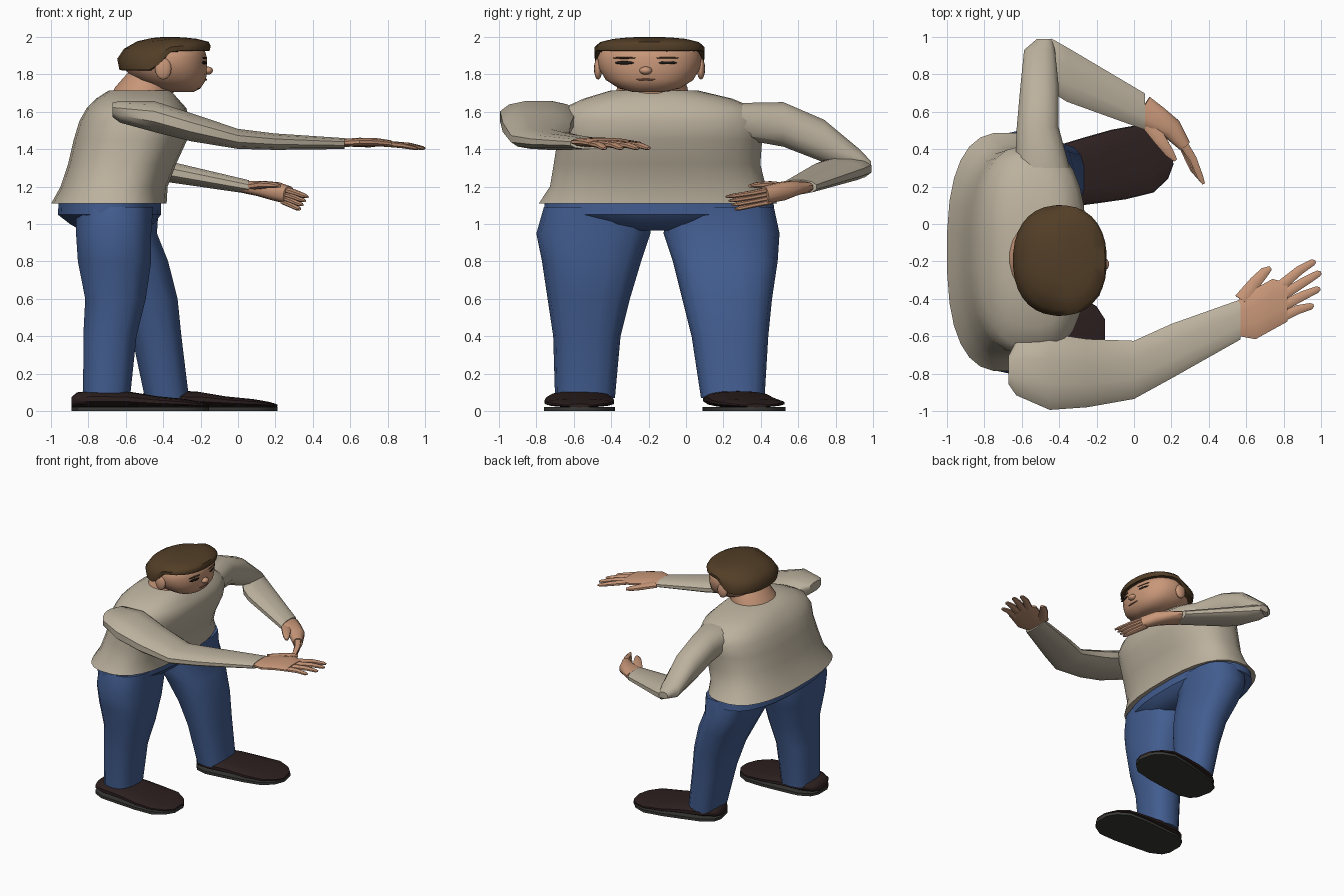
import bpy, bmesh, math
from mathutils import Vector

cube = bpy.data.objects.get("Cube")
if cube:
    bpy.data.objects.remove(cube, do_unlink=True)


def material(name, rgb):
    m = bpy.data.materials.new(name)
    m.use_nodes = True
    m.diffuse_color = (*rgb, 1)
    m.node_tree.nodes["Principled BSDF"].inputs["Base Color"].default_value = (*rgb, 1)
    return m


SWEATER = material("beige sweater", (0.50, 0.44, 0.34))
DENIM = material("blue denim", (0.055, 0.11, 0.28))
SKIN = material("skin", (0.58, 0.31, 0.19))
HAIR = material("brown hair", (0.085, 0.048, 0.02))
LEATHER = material("dark leather", (0.026, 0.014, 0.014))
RUBBER = material("grey sole", (0.04, 0.04, 0.037))
DARK = material("dark eye", (0.012, 0.009, 0.007))
LIP = material("lip", (0.32, 0.14, 0.09))


def ring(c, u, v, n=16, p=2.4):
    """Superellipse of n points around c, with half axes u and v."""
    pts = []
    for i in range(n):
        a = 2 * math.pi * (i + 0.5) / n
        s, t = math.cos(a), math.sin(a)
        pts.append(Vector(c) + Vector(u) * math.copysign(abs(s) ** (2 / p), s)
                   + Vector(v) * math.copysign(abs(t) ** (2 / p), t))
    return pts


def slab(axis, value, a0, a1, b0, b1, n=16, p=2.4):
    """Ring in the plane axis = value, filling the given bounds."""
    i, j = [k for k in range(3) if k != axis]
    c, u, v = Vector(), Vector(), Vector()
    c[axis], c[i], c[j] = value, (a0 + a1) / 2, (b0 + b1) / 2
    u[i], v[j] = (a1 - a0) / 2, (b1 - b0) / 2
    return ring(c, u, v, n, p)


def loft(name, rings, mat, angle=35):
    """Skin a list of rings and cap both ends."""
    bm = bmesh.new()
    loops = [[bm.verts.new(q) for q in r] for r in rings]
    n = len(loops[0])
    for a, b in zip(loops, loops[1:]):
        for i in range(n):
            bm.faces.new((a[i], a[(i + 1) % n], b[(i + 1) % n], b[i]))
    bm.faces.new(loops[0])
    bm.faces.new(loops[-1])
    bmesh.ops.recalc_face_normals(bm, faces=bm.faces)
    me = bpy.data.meshes.new(name)
    bm.to_mesh(me)
    bm.free()
    me.materials.append(mat)
    ob = bpy.data.objects.new(name, me)
    bpy.context.collection.objects.link(ob)
    smooth(ob, angle)
    return ob


def smooth(ob, angle=35):
    bpy.ops.object.select_all(action='DESELECT')
    ob.select_set(True)
    bpy.context.view_layer.objects.active = ob
    bpy.ops.object.shade_smooth_by_angle(angle=math.radians(angle))


def stack(name, axis, rows, mat, n=16, p=2.4, angle=35):
    return loft(name, [slab(axis, *r, n=n, p=p) for r in rows], mat, angle)


def limb(name, pts, mat, n=8):
    """Tube through (x, y, z, half width, half height) stations."""
    rings = []
    for i, q in enumerate(pts):
        d = Vector(pts[min(i + 1, len(pts) - 1)][:3]) - Vector(pts[max(i - 1, 0)][:3])
        side = d.cross(Vector((0, 0, 1))).normalized()
        rings.append(ring(q[:3], side * q[3], side.cross(d).normalized() * q[4], n))
    return loft(name, rings, mat, 40)


def ball(name, loc, size, mat, turn=0):
    bpy.ops.mesh.primitive_uv_sphere_add(segments=14, ring_count=8, location=loc,
                                         rotation=(0, 0, turn))
    ob = bpy.context.object
    ob.name = name
    ob.scale = size
    ob.data.materials.append(mat)
    smooth(ob, 60)


# Torso and hips
stack("sweater_body", 2, [
    (1.11, -1.0, -.38, -.79, .49), (1.20, -.95, -.375, -.73, .43),
    (1.32, -.91, -.33, -.71, .40), (1.45, -.88, -.27, -.69, .41),
    (1.55, -.85, -.255, -.70, .42), (1.62, -.81, -.275, -.66, .37),
    (1.67, -.76, -.32, -.55, .25), (1.715, -.69, -.36, -.40, .06)], SWEATER, 28, 2.6, 50)
stack("trouser_hips", 2, [
    (1.13, -.96, -.41, -.76, .47), (1.05, -.965, -.41, -.76, .48),
    (1.0, -.90, -.45, -.62, .34), (.965, -.84, -.52, -.42, .12)], DENIM, 24)

# Legs
stack("right_leg", 2, [
    (1.09, -.87, -.45, -.76, -.20), (.95, -.87, -.46, -.80, -.19),
    (.8, -.86, -.46, -.77, -.24), (.6, -.82, -.49, -.74, -.30),
    (.4, -.83, -.54, -.71, -.35), (.07, -.83, -.575, -.70, -.38)], DENIM, 14, 2.6, 40)
stack("left_leg", 2, [
    (1.09, -.84, -.42, -.10, .47), (.95, -.80, -.43, -.12, .50),
    (.8, -.73, -.37, -.07, .49), (.6, -.63, -.32, -.02, .46),
    (.4, -.57, -.30, .03, .44), (.07, -.50, -.26, .08, .42)], DENIM, 14, 2.6, 40)

# Shoes: distance from heel, half width, height
SHOE = [(0, .06, .075), (.03, .12, .10), (.12, .165, .11), (.30, .18, .105),
        (.45, .19, .08), (.60, .185, .065), (.69, .13, .05), (.735, .06, .038)]
for side, heel, turn in (("right", (-.89, -.57), 0.0), ("left", (-.52, .225), math.radians(12))):
    d = Vector((math.cos(turn), math.sin(turn), 0))
    w = Vector((-d.y, d.x, 0))
    h0 = Vector((*heel, 0))
    upper, sole = [], []
    for t, hw, h in SHOE:
        c = h0 + d * t
        upper.append(ring(c + Vector((0, 0, (h + .02) / 2)), w * hw,
                          Vector((0, 0, (h - .02) / 2)), 14))
        sole.append([c + w * (hw * s) + Vector((0, 0, z))
                     for s, z in ((-1, 0), (1, 0), (1, .022), (-1, .022))])
    loft(side + "_shoe", upper, LEATHER, 50)
    loft(side + "_sole", sole, RUBBER)

# Sleeves
stack("right_sleeve", 0, [
    (-.67, -.86, -.70, 1.57, 1.65), (-.63, -.92, -.62, 1.54, 1.66),
    (-.45, -1.0, -.58, 1.49, 1.66), (-.25, -.985, -.61, 1.44, 1.595),
    (0, -.94, -.62, 1.40, 1.51), (.2, -.83, -.53, 1.395, 1.485),
    (.57, -.62, -.40, 1.40, 1.46)], SWEATER, 12)
stack("left_upper_sleeve", 1, [
    (.30, -.64, -.34, 1.45, 1.65), (.52, -.63, -.40, 1.41, 1.655),
    (.74, -.61, -.40, 1.325, 1.56), (.93, -.59, -.42, 1.28, 1.40),
    (.99, -.52, -.44, 1.28, 1.335)], SWEATER, 12)
stack("left_lower_sleeve", 0, [
    (-.54, .82, .95, 1.28, 1.36), (-.44, .70, .995, 1.235, 1.355),
    (-.36, .65, .95, 1.22, 1.335), (.06, .50, .70, 1.16, 1.235)], SWEATER, 12)

# Right hand, held flat
stack("right_palm", 0, [
    (.55, -.60, -.41, 1.41, 1.455), (.65, -.62, -.34, 1.415, 1.462),
    (.74, -.57, -.29, 1.415, 1.46), (.82, -.525, -.31, 1.41, 1.448)], SKIN, 12)
tips = [(.965, -.20), (.995, -.26), (.99, -.345), (.955, -.435)]
for i, (x, y) in enumerate(tips):
    by = -.335 - .055 * i
    limb(f"right_finger_{i + 1}", [
        (.78, by, 1.43, .031, .017), (x - .08, y + (by - y) * .35, 1.42, .026, .015),
        (x - .01, y - .005, 1.406, .019, .011), (x + .005, y, 1.404, .008, .005)], SKIN)
limb("right_thumb", [(.58, -.41, 1.435, .05, .02), (.65, -.31, 1.43, .035, .02),
                     (.70, -.255, 1.425, .027, .016), (.73, -.235, 1.42, .012, .009)], SKIN)

# Left hand, held on edge
limb("left_palm", [(.04, .61, 1.197, .085, .032), (.12, .56, 1.19, .075, .042),
                   (.20, .51, 1.175, .06, .05), (.27, .42, 1.155, .035, .048)], SKIN, 12)
for i in range(4):
    z = 1.185 - .022 * i
    limb(f"left_finger_{i + 1}", [
        (.25, .45, z, .026, .016), (.315 - .008 * i, .35, z - .02, .021, .014),
        (.355 - .012 * i, .25 + .012 * i, z - .035, .017, .012),
        (.372 - .014 * i, .215 + .016 * i, z - .04, .008, .006)], SKIN)
limb("left_thumb", [(.08, .54, 1.20, .045, .02), (.14, .45, 1.21, .035, .02),
                    (.19, .38, 1.208, .026, .016), (.222, .34, 1.203, .011, .008)], SKIN)

# Neck and head
stack("neck", 2, [(1.66, -.69, -.35, -.39, .02), (1.73, -.66, -.34, -.37, .01),
                  (1.82, -.58, -.30, -.34, -.03)], SKIN, 20, 2.1)
stack("head", 2, [
    (1.705, -.37, -.24, -.28, -.12), (1.725, -.46, -.20, -.36, -.03),
    (1.77, -.55, -.17, -.43, .04), (1.83, -.61, -.165, -.465, .075),
    (1.89, -.62, -.165, -.475, .085), (1.94, -.58, -.18, -.45, .06),
    (1.975, -.48, -.26, -.34, -.05)], SKIN, 28, 2.3, 60)

# Hair cap: low at the nape, stepping up over the ears to the forehead
hair = []
for s, x0, x1, y0, y1 in [(0, -.61, -.17, -.46, .07), (.02, -.635, -.15, -.487, .097),
                          (.35, -.647, -.145, -.49, .10), (.65, -.61, -.155, -.46, .07),
                          (.87, -.54, -.22, -.39, .0), (.97, -.46, -.29, -.31, -.08),
                          (1, -.40, -.35, -.23, -.16)]:
    pts = slab(2, 0, x0, x1, y0, y1, n=32, p=2.3)
    for q in pts:
        k = min(max((q.x + .47) / .13, 0), 1)
        low = 1.82 + .105 * k * k * (3 - 2 * k)
        q.z = low + (2.0 - low) * s
    hair.append(pts)
loft("hair", hair, HAIR, 50)

# Face and ears
for side, s in (("right", -1), ("left", 1)):
    y = -.215 + s * .115
    ball(side + "_eye", (-.179, y, 1.862), (.008, .052, .009), DARK, s * .2)
    ball(side + "_brow", (-.178, y, 1.888), (.007, .062, .005), HAIR, s * .2)
    ball(side + "_ear", (-.40, -.195 + s * .275, 1.83), (.045, .022, .058), SKIN)
ball("nose", (-.163, -.215, 1.82), (.03, .034, .022), SKIN)
ball("mouth", (-.172, -.215, 1.772), (.008, .055, .005), LIP)
